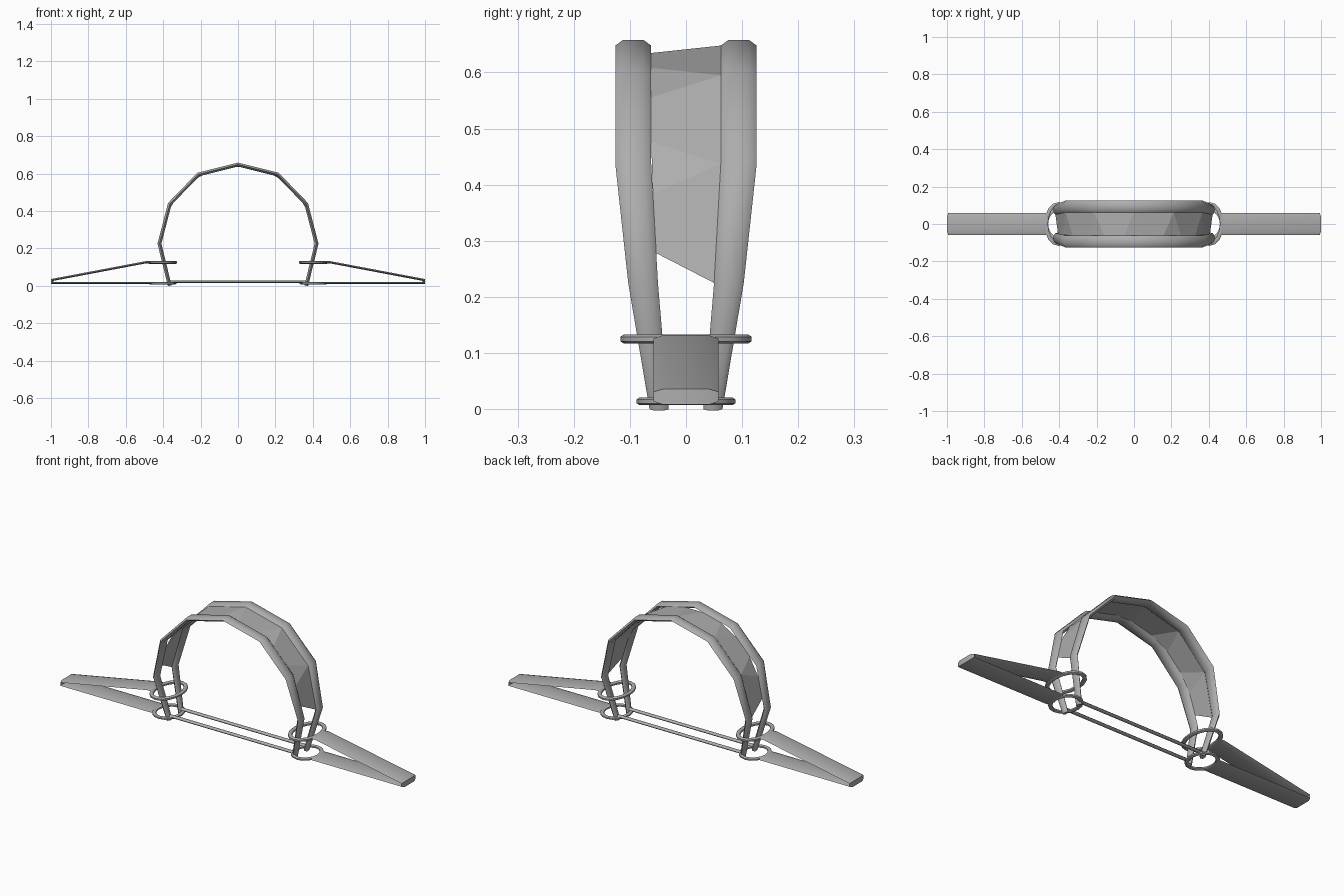
import bpy, bmesh, math
from mathutils import Vector

if "Cube" in bpy.data.objects:
    bpy.data.objects.remove(bpy.data.objects["Cube"])

steel = bpy.data.materials.new("grey steel")
steel.diffuse_color = (0.42, 0.42, 0.42, 1)
steel.use_nodes = True
steel.node_tree.nodes["Principled BSDF"].inputs["Base Color"].default_value = steel.diffuse_color


def make(name, verts, faces, smooth=True, fix=True):
    bm = bmesh.new()
    vs = [bm.verts.new(v) for v in verts]
    for f in faces:
        bm.faces.new([vs[i] for i in f])
    if fix:
        bmesh.ops.recalc_face_normals(bm, faces=bm.faces)
    me = bpy.data.meshes.new(name)
    bm.to_mesh(me)
    bm.free()
    me.materials.append(steel)
    ob = bpy.data.objects.new(name, me)
    bpy.context.collection.objects.link(ob)
    if smooth:
        bpy.ops.object.select_all(action='DESELECT')
        ob.select_set(True)
        bpy.context.view_layer.objects.active = ob
        bpy.ops.object.shade_smooth_by_angle(angle=math.radians(50))
    return ob


def loft(name, sections, closed=False):
    n, m = len(sections[0]), len(sections)
    verts = [p for s in sections for p in s]
    faces = []
    for i in range(m if closed else m - 1):
        a, b = i * n, (i + 1) % m * n
        faces += [(a + j, a + (j + 1) % n, b + (j + 1) % n, b + j) for j in range(n)]
    if not closed:
        faces += [tuple(range(n)), tuple(range((m - 1) * n, m * n))]
    return make(name, verts, faces)


def strip(name, path, spans, t, chamfer):
    """Sweep a flat bevelled bar along an xz path; spans give its y limits."""
    sections = []
    for i, (x, z) in enumerate(path):
        p = Vector((x, z))
        d1 = (p - Vector(path[max(i - 1, 0)])) if i else None
        d2 = (Vector(path[i + 1]) - p) if i < len(path) - 1 else None
        d1, d2 = (d1 or d2).normalized(), (d2 or d1).normalized()
        d = (d1 + d2).normalized()
        n = Vector((-d.y, d.x)) * t / max(d.dot(d1), 0.5)
        y0, y1 = spans[i]
        c = (y1 - y0) * chamfer
        sec = [(y0, 0), (y0 + c, 1), (y1 - c, 1), (y1, 0), (y1 - c, -1), (y0 + c, -1)]
        sections.append([(x + n.x * k, y, z + n.y * k) for y, k in sec])
    return loft(name, sections)


# Jaw arch, left foot to right foot
half = [(0.365, 0.0), (0.42, 0.225), (0.365, 0.437), (0.212, 0.595)]
half_span = [(0.031, 0.065), (0.05, 0.103), (0.062, 0.126), (0.062, 0.126)]
arch = [(-x, z) for x, z in half] + [(0, 0.648)] + half[::-1]
span = half_span + [(0.062, 0.126)] + half_span[::-1]
strip("back_jaw", arch, span, 0.010, 0.22)
strip("front_jaw", arch, [(-b, -a) for a, b in span], 0.010, 0.22)


# Interlocking teeth, two per arch segment
def on_arch(u, side):
    k = min(int(u / 2), 5)
    f = u / 2 - k
    a, b = arch[k + 1], arch[k + 2]
    y = span[k + 1][0] * (1 - f) + span[k + 2][0] * f
    return (a[0] * (1 - f) + b[0] * f, side * y, a[1] * (1 - f) + b[1] * f)


def teeth(name, side, starts):
    verts, faces = [], []
    for s in starts:
        i = len(verts)
        verts += [on_arch(s, side), on_arch(s + 0.5, -side), on_arch(s + 1, side)]
        faces.append((i, i + 1, i + 2))
    make(name, verts, faces, smooth=False, fix=False)


teeth("back_teeth", 1, range(12))
teeth("front_teeth", -1, [i + 0.5 for i in range(11)])


# Oval collars around the jaw feet
def collar(name, cx, z, rx, ry, w, h):
    secs = []
    for i in range(16):
        a = math.tau * i / 16
        c, s = math.cos(a), math.sin(a)
        secs.append([(cx + (rx - w * k) * c, (ry - w * k) * s, z + h * v)
                     for k, v in ((0, -0.5), (0, 0.5), (0.3, 1), (0.7, 1),
                                  (1, 0.5), (1, -0.5), (0.7, -1), (0.3, -1))])
    loft(name, secs, closed=True)


for side, label in ((-1, "left"), (1, "right")):
    collar(label + "_upper_collar", side * 0.403, 0.125, 0.077, 0.117, 0.02, 0.008)
    collar(label + "_lower_collar", side * 0.403, 0.014, 0.074, 0.088, 0.018, 0.007)
    # Folded leaf spring
    path = [(0.465, 0.126), (0.49, 0.126), (0.993, 0.031), (0.993, 0.014), (0.465, 0.014)]
    strip(label + "_spring", [(side * x, z) for x, z in path],
          [(-0.058, 0.058)] * 5, 0.006, 0.15)

# Base bars joining the two lower collars
for side, label in ((-1, "front"), (1, "back")):
    strip(label + "_base_bar", [(-0.37, 0.021), (0.37, 0.021)],
          [(side * 0.047 - 0.011, side * 0.047 + 0.011)] * 2, 0.006, 0.25)
